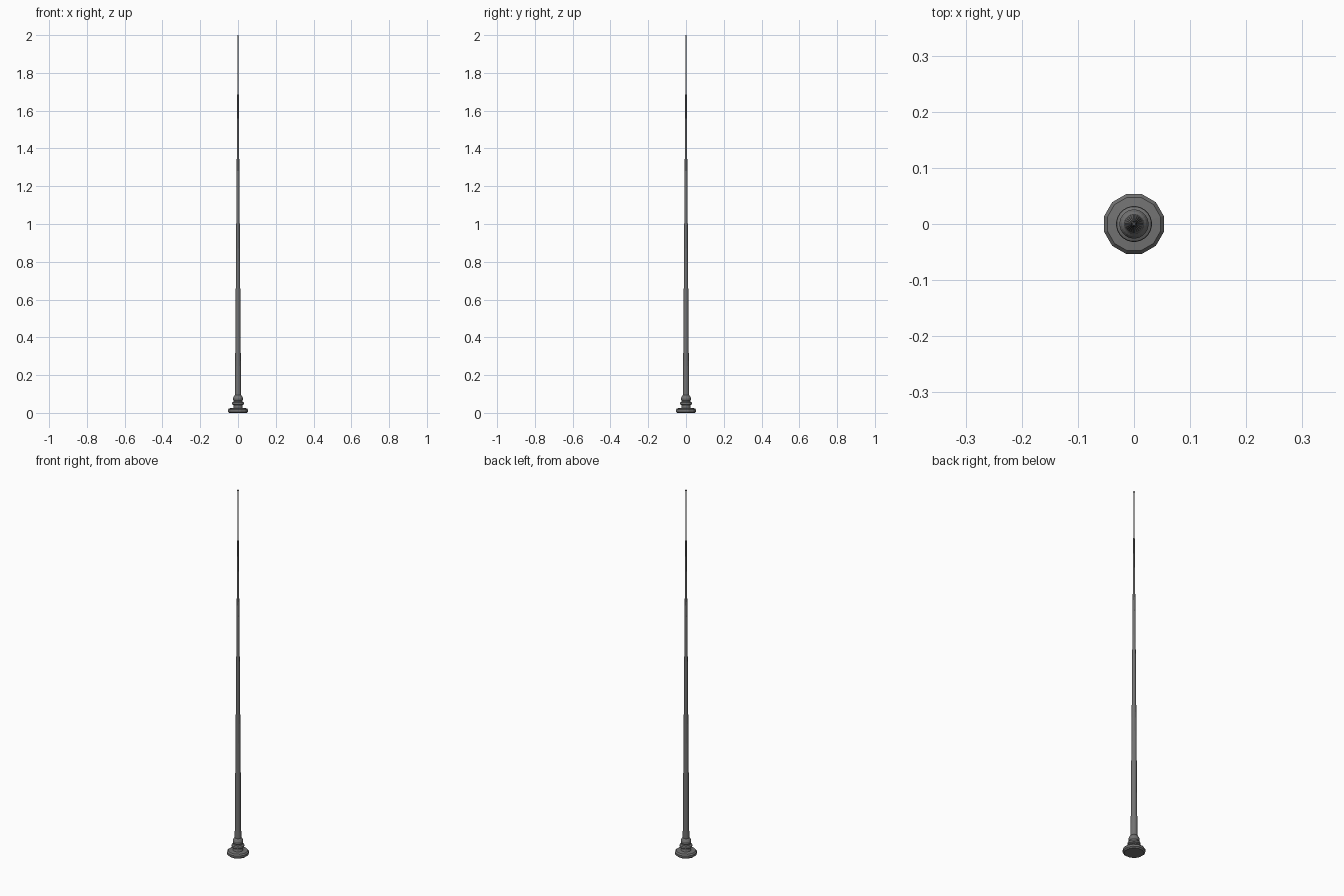
import bpy, bmesh, math

if "Cube" in bpy.data.objects:
    bpy.data.objects.remove(bpy.data.objects["Cube"])

# Dark grey metal
metal = bpy.data.materials.new("dark_metal")
metal.diffuse_color = (0.17, 0.17, 0.17, 1)
metal.use_nodes = True
metal.node_tree.nodes["Principled BSDF"].inputs["Base Color"].default_value = metal.diffuse_color

def lathe(name, profile, sides):
    """Revolve (radius, z) points into a closed flat-faced solid."""
    bm = bmesh.new()
    rings = []
    for r, z in profile:
        rings.append([bm.verts.new((r * math.cos(2 * math.pi * (i + 0.5) / sides),
                                    r * math.sin(2 * math.pi * (i + 0.5) / sides), z))
                      for i in range(sides)])
    for a, b in zip(rings, rings[1:]):
        for i in range(sides):
            j = (i + 1) % sides
            bm.faces.new((a[i], a[j], b[j], b[i]))
    bm.faces.new(rings[0][::-1])
    bm.faces.new(rings[-1])
    mesh = bpy.data.meshes.new(name)
    bm.to_mesh(mesh)
    bm.free()
    mesh.materials.append(metal)
    ob = bpy.data.objects.new(name, mesh)
    bpy.context.collection.objects.link(ob)
    return ob

# Foot disc with chamfered rims
lathe("foot", [(0.048, 0), (0.055, 0.006), (0.055, 0.017), (0.049, 0.024), (0.028, 0.026)], 12)

# Turned collar with two beads
lathe("collar", [(0.026, 0.024), (0.023, 0.034), (0.024, 0.041), (0.031, 0.045), (0.032, 0.050),
                 (0.031, 0.055), (0.024, 0.059), (0.023, 0.065), (0.026, 0.070),
                 (0.026, 0.080), (0.022, 0.088), (0.017, 0.094)], 24)

# Long evenly tapering mast
lathe("mast", [(0.0165, 0.085), (0.0016, 1.994)], 24)

# Small knob at the tip
lathe("tip_knob", [(0.002, 1.989), (0.004, 1.992), (0.004, 1.997), (0.002, 2.0)], 12)
